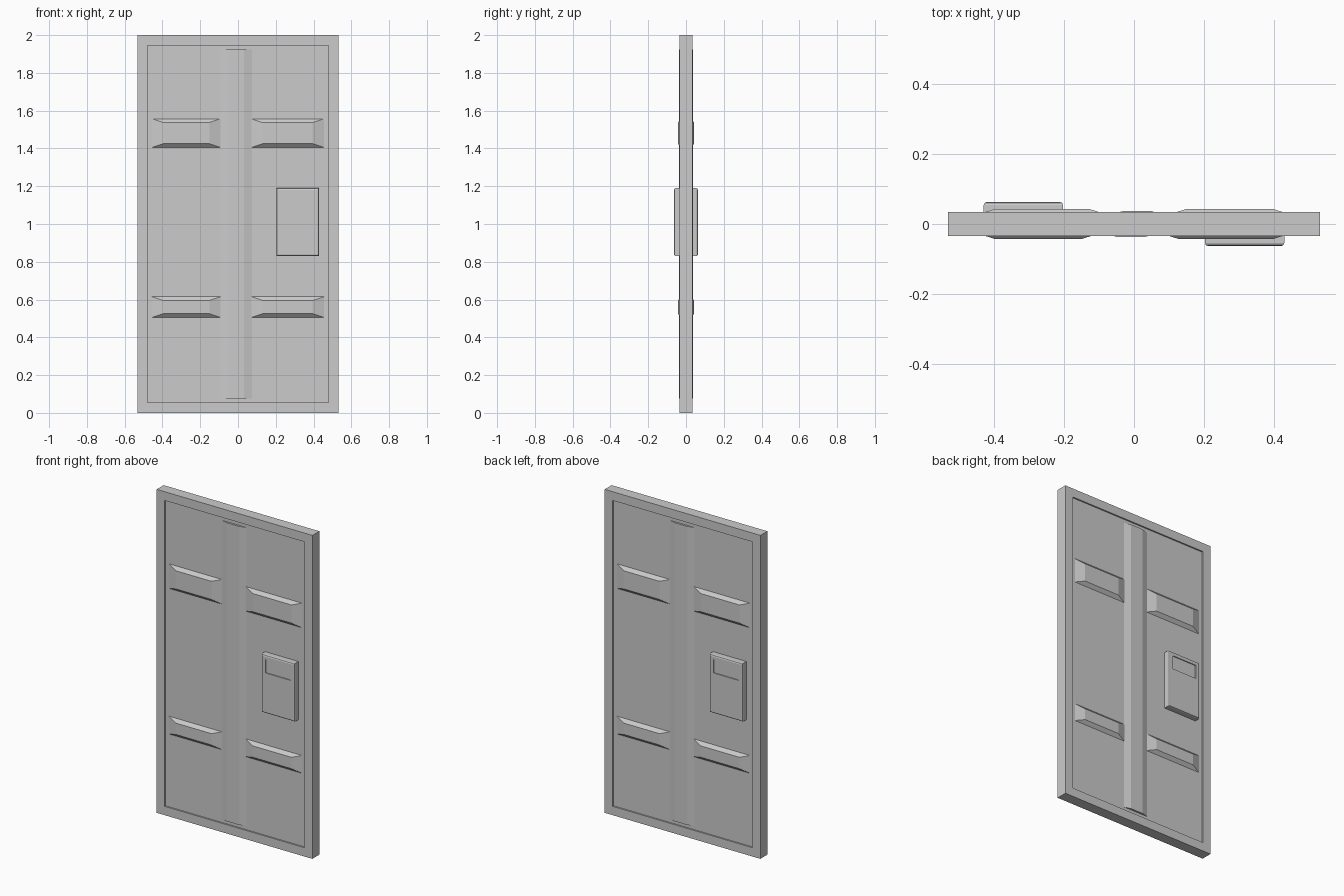
import bpy, bmesh, math
from mathutils import Matrix

if "Cube" in bpy.data.objects:
    bpy.data.objects.remove(bpy.data.objects["Cube"])

HX, HY, H = 0.5325, 0.034, 2.0     # half width, half thickness, height
MARGIN, PANEL = 0.077, -0.025      # frame border, recessed panel plane (front)


def finish(bm, name, both_sides=True):
    """Make the object, plus a copy turned 180 degrees for the back side."""
    mesh = bpy.data.meshes.new(name)
    bm.to_mesh(mesh)
    bm.free()
    for side in ("front", "back") if both_sides else ("",):
        ob = bpy.data.objects.new(f"{name}_{side}" if side else name,
                                  mesh if side != "back" else mesh.copy())
        if side == "back":
            ob.data.transform(Matrix.Rotation(math.pi, 4, 'Z'))
        bpy.context.collection.objects.link(ob)


def raised(x0, x1, z0, z1, dx, dz, top):
    """Open-backed block rising from the panel, tapering by dx and dz."""
    bm = bmesh.new()
    def ring(ax, az, y):
        return [bm.verts.new(p) for p in ((x0 + ax, y, z0 + az), (x1 - ax, y, z0 + az),
                                          (x1 - ax, y, z1 - az), (x0 + ax, y, z1 - az))]
    a, b = ring(0, 0, PANEL), ring(dx, dz, top)
    front = bm.faces.new(b)
    for i in range(4):
        j = (i + 1) % 4
        bm.faces.new((a[i], a[j], b[j], b[i]))
    bm.normal_update()
    return bm, front


# Door slab with a sunken panel on both faces
bm = bmesh.new()
bmesh.ops.create_cube(bm, size=1, matrix=Matrix.Translation((0, 0, H / 2))
                      @ Matrix.Diagonal((2 * HX, 2 * HY, H, 1)))
bm.normal_update()
for f in [f for f in bm.faces if abs(f.normal.y) > 0.9]:
    bmesh.ops.inset_individual(bm, faces=[f], thickness=MARGIN)
    sign = math.copysign(1, f.normal.y)
    inner = bmesh.ops.extrude_discrete_faces(bm, faces=[f])["faces"][0]
    for v in inner.verts:
        v.co.y = -PANEL * sign
finish(bm, "door_slab", False)

# Central vertical rib
bm, _ = raised(-0.093, 0.075, MARGIN, H - MARGIN, 0.042, 0, -0.0365)
finish(bm, "center_rib")

# Raised horizontal bars
for level, z0, z1 in (("upper", 1.405, 1.557), ("lower", 0.505, 0.615)):
    for side, x0, x1 in (("left", -0.4555, -0.092), ("right", 0.07, 0.4555)):
        bm, _ = raised(x0, x1, z0, z1, 0.06, 0.02, -0.0435)
        finish(bm, f"{level}_{side}_bar")

# Lock box with softened edges and a sunken display
bm, front = raised(0.203, 0.43, 0.83, 1.19, 0, 0, -0.063)
bmesh.ops.bevel(bm, geom=list(front.edges), offset=0.009, segments=2,
                profile=0.5, affect='EDGES')
bm.normal_update()
front = max((f for f in bm.faces if f.normal.y < -0.99), key=lambda f: f.calc_area())
bmesh.ops.inset_individual(bm, faces=[front], thickness=0.02)
mid = front.calc_center_median()
for v in front.verts:
    v.co.x = 0.233 if v.co.x < mid.x else 0.402
    v.co.z = 1.08 if v.co.z < mid.z else 1.165
display = bmesh.ops.extrude_discrete_faces(bm, faces=[front])["faces"][0]
for v in display.verts:
    v.co.y += 0.006
finish(bm, "lock_box")
